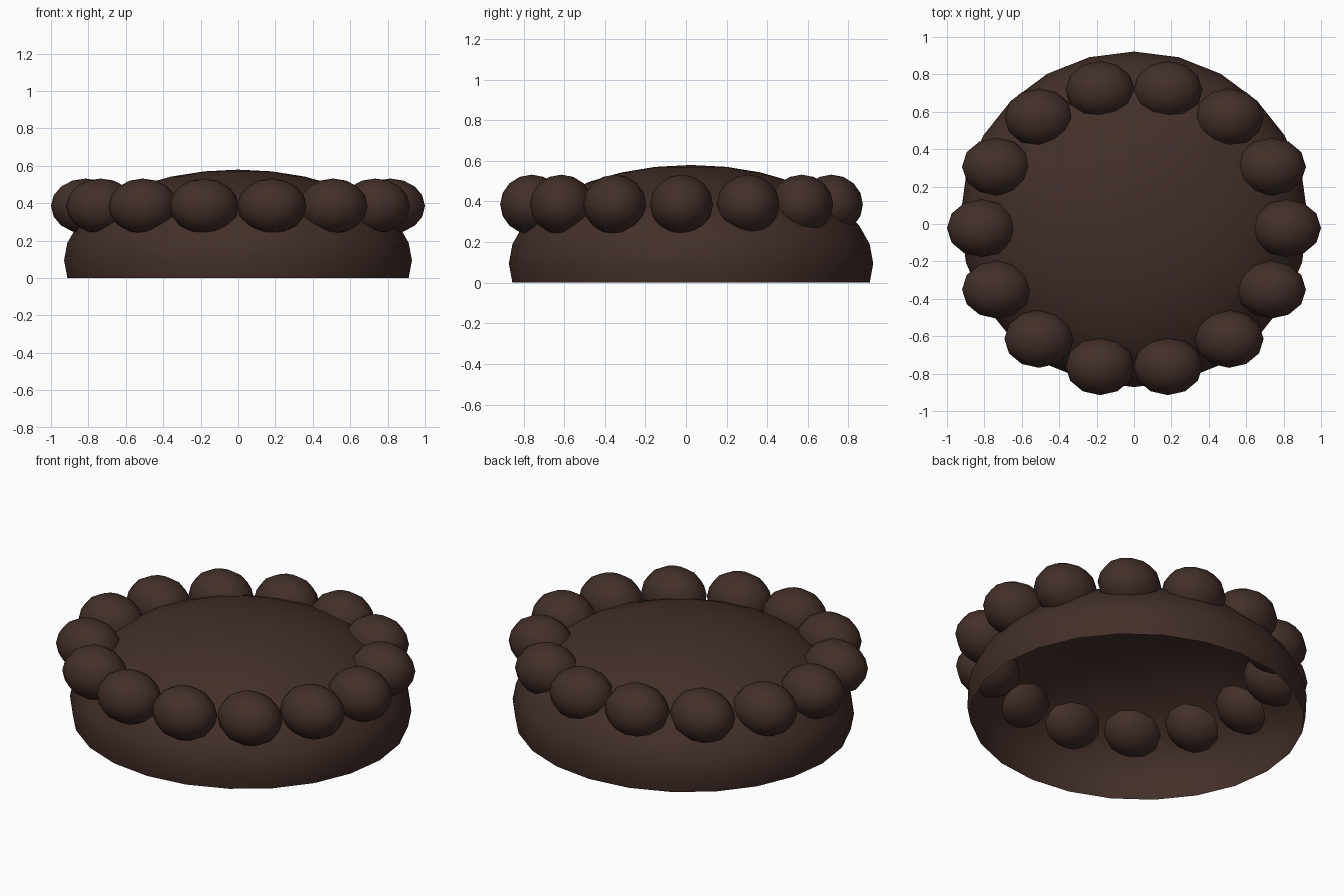
import bpy, bmesh, math

if "Cube" in bpy.data.objects:
    bpy.data.objects.remove(bpy.data.objects["Cube"])

mat = bpy.data.materials.new("dark_brown")
mat.diffuse_color = (0.055, 0.028, 0.022, 1)
mat.use_nodes = True
mat.node_tree.nodes["Principled BSDF"].inputs["Base Color"].default_value = mat.diffuse_color


def ellipsoid(name, centre, radii, segments, rings, floor=None):
    """Smooth ellipsoid; everything below the floor height is removed, left open."""
    bm = bmesh.new()
    bmesh.ops.create_uvsphere(bm, u_segments=segments, v_segments=rings, radius=1)
    for v in bm.verts:
        v.co = [c + r * p for c, r, p in zip(centre, radii, v.co)]
    if floor is not None:
        low = [v for v in bm.verts if v.co.z < floor - 0.01]
        bmesh.ops.delete(bm, geom=low, context='VERTS')
    for f in bm.faces:
        f.smooth = True
    mesh = bpy.data.meshes.new(name)
    bm.to_mesh(mesh)
    bm.free()
    mesh.materials.append(mat)
    obj = bpy.data.objects.new(name, mesh)
    bpy.context.collection.objects.link(obj)
    return obj


# Hollow flattened dome, open underneath, ending one ring below its widest line
RZ = 0.485
ellipsoid("dome_shell", (0, 0.025, RZ * math.sin(math.pi / 16)),
          (0.93, 0.897, RZ), 24, 16, floor=0)

# Ring of rounded lumps half sunk into the dome
COUNT = 14
for i in range(COUNT):
    a = 2 * math.pi * i / COUNT
    ellipsoid(f"rim_lump_{i + 1}",
              (0.815 * math.cos(a), -0.022 + 0.757 * math.sin(a), 0.385),
              (0.185, 0.155, 0.147), 12, 8)
